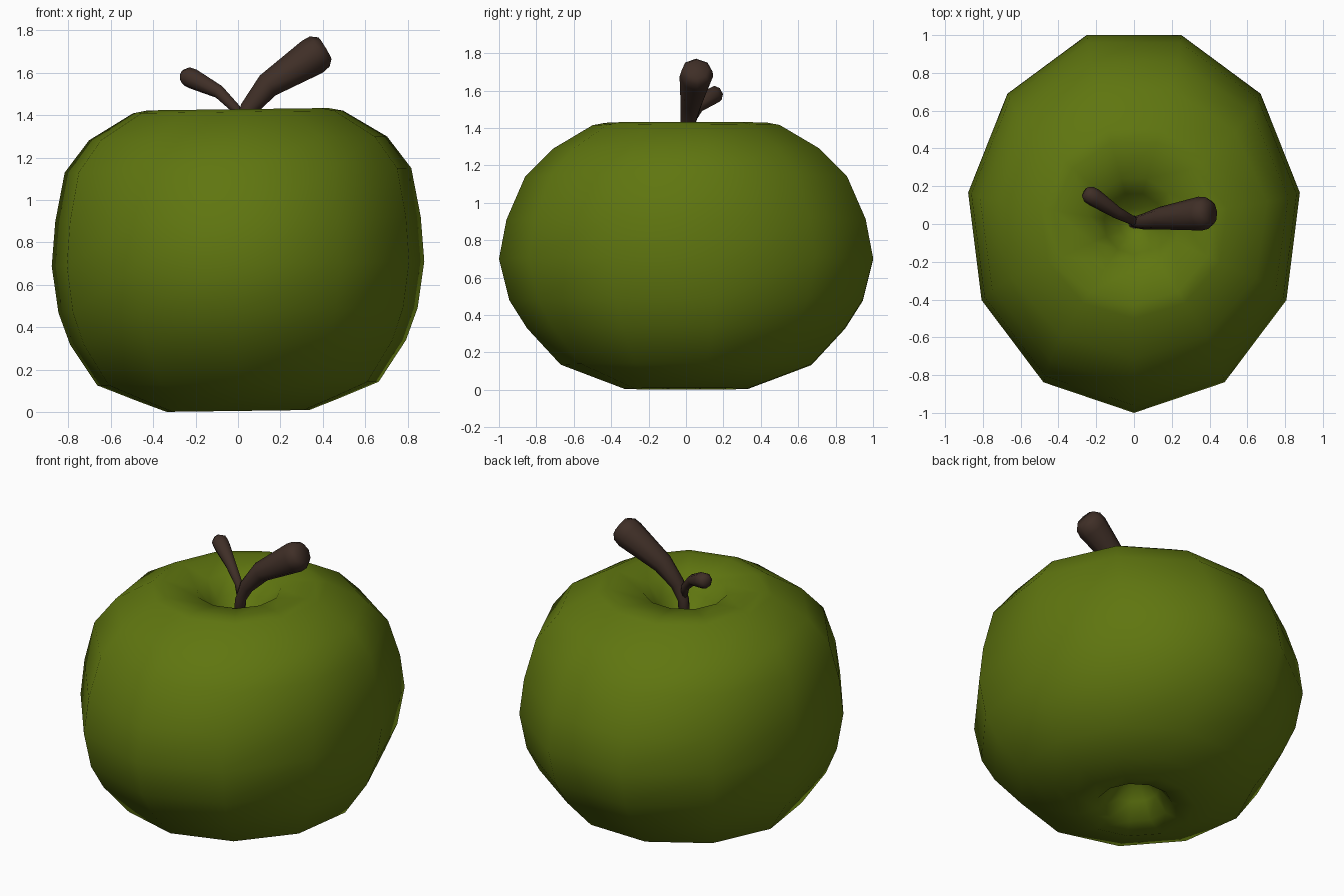
import bpy, bmesh, math
from mathutils import Vector

cube = bpy.data.objects.get("Cube")
if cube:
    bpy.data.objects.remove(cube, do_unlink=True)


def material(name, rgb):
    mat = bpy.data.materials.new(name)
    mat.use_nodes = True
    color = (*rgb, 1)
    mat.diffuse_color = color
    bsdf = mat.node_tree.nodes["Principled BSDF"]
    bsdf.inputs["Base Color"].default_value = color
    bsdf.inputs["Roughness"].default_value = 0.8
    return mat


def loft(name, rings, start, end, mat):
    """Skin a list of point rings, closing both ends with a fan to a pole."""
    bm = bmesh.new()
    loops = [[bm.verts.new(p) for p in ring] for ring in rings]
    n = len(loops[0])
    first, last = bm.verts.new(start), bm.verts.new(end)
    for i in range(n):
        j = (i + 1) % n
        for a, b in zip(loops, loops[1:]):
            bm.faces.new((a[i], a[j], b[j], b[i]))
        bm.faces.new((first, loops[0][j], loops[0][i]))
        bm.faces.new((last, loops[-1][i], loops[-1][j]))
    bmesh.ops.recalc_face_normals(bm, faces=bm.faces)
    mesh = bpy.data.meshes.new(name)
    bm.to_mesh(mesh)
    bm.free()
    mesh.materials.append(mat)
    mesh.shade_smooth()
    obj = bpy.data.objects.new(name, mesh)
    bpy.context.collection.objects.link(obj)
    return obj


def branch(name, path, mat, sides=8):
    """Tapered tube along (x, y, z, radius) points."""
    points = [Vector(p[:3]) for p in path]
    rings = []
    for k, p in enumerate(points):
        along = points[min(k + 1, len(points) - 1)] - points[max(k - 1, 0)]
        turn = along.to_track_quat("Z", "Y")
        ring = []
        for i in range(sides):
            a = math.tau * i / sides
            ring.append(p + turn @ Vector((math.cos(a), math.sin(a), 0)) * path[k][3])
        rings.append(ring)
    return loft(name, rings, points[0], points[-1], mat)


green = material("apple green", (0.115, 0.18, 0.005))
brown = material("stem brown", (0.05, 0.028, 0.02))

# Fruit: eleven-sided body with a dimple at each end (x radius, y radius, z)
profile = [
    (0.08, 0.08, 0.19), (0.14, 0.14, 0.12), (0.21, 0.21, 0.03),
    (0.34, 0.33, 0.006), (0.47, 0.46, 0.055), (0.67, 0.67, 0.135),
    (0.80, 0.85, 0.33), (0.855, 0.945, 0.48), (0.887, 1.0, 0.70),
    (0.87, 0.96, 0.91), (0.825, 0.86, 1.14), (0.71, 0.71, 1.29),
    (0.50, 0.50, 1.415), (0.43, 0.43, 1.428), (0.24, 0.24, 1.395),
    (0.16, 0.16, 1.30), (0.08, 0.08, 1.21),
]
SIDES = 11
TILT = 0.013
rings = []
for rx, ry, z in profile:
    ring = []
    for i in range(SIDES):
        a = math.tau * i / SIDES - math.pi / 2
        x = rx * math.cos(a)
        ring.append((x, ry * (1.021 * math.sin(a) + 0.021), z + TILT * x))
    rings.append(ring)
loft("apple_body", rings, (0, 0, 0.21), (0, 0, 1.18), green)

# Forked stem: thick branch and thin side twig, both with blunt ends
branch("main_stem", [
    (0, 0.01, 1.15, 0.035), (0.01, 0.01, 1.34, 0.032), (0.05, 0.012, 1.43, 0.042),
    (0.14, 0.03, 1.54, 0.06), (0.35, 0.055, 1.675, 0.09), (0.385, 0.058, 1.70, 0.085),
    (0.41, 0.06, 1.715, 0.06),
], brown)
branch("side_twig", [
    (0.01, 0.01, 1.36, 0.022), (-0.01, 0.02, 1.43, 0.024), (-0.09, 0.06, 1.51, 0.032),
    (-0.21, 0.14, 1.57, 0.048), (-0.24, 0.158, 1.582, 0.046), (-0.26, 0.17, 1.588, 0.028),
], brown)
